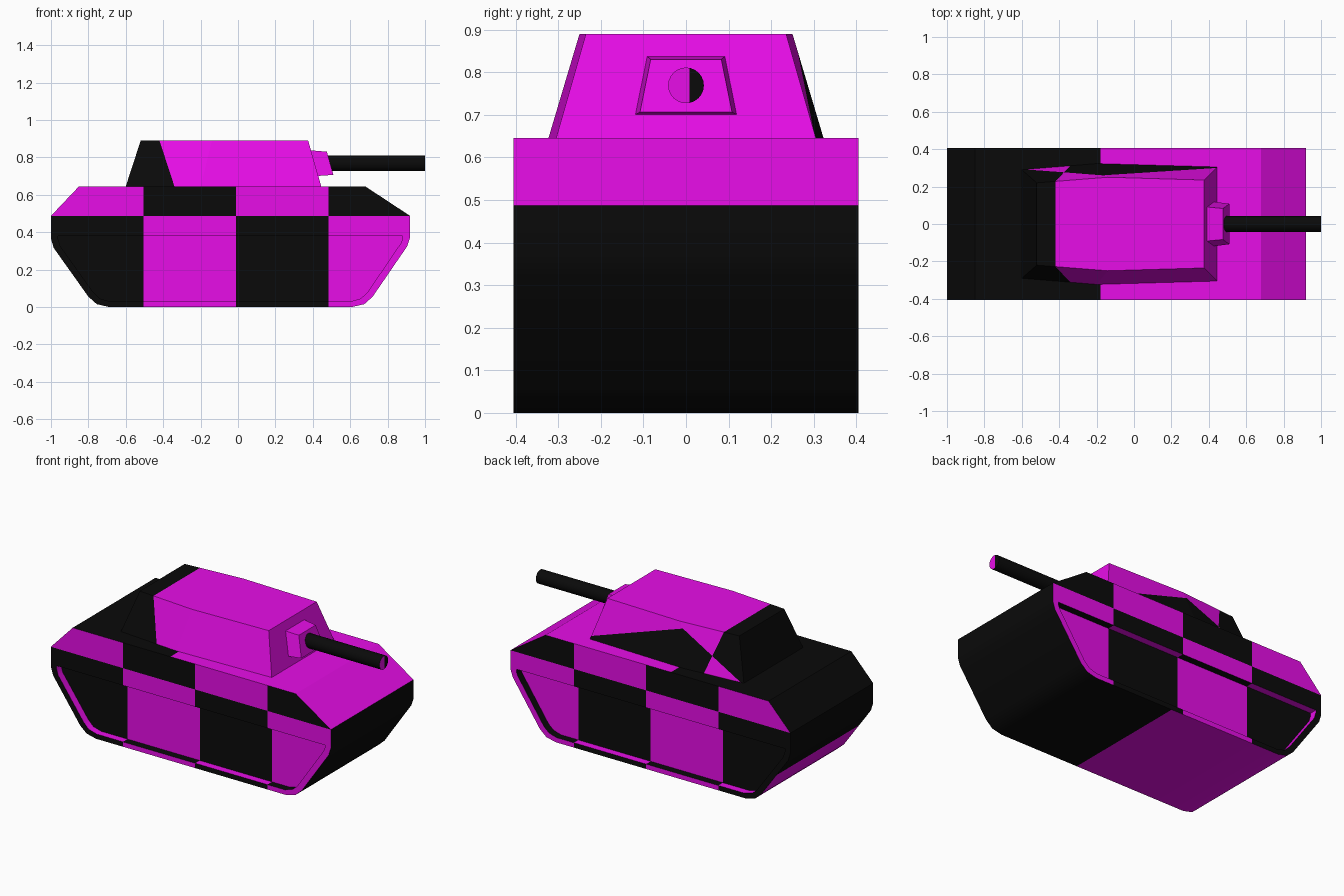
import bpy, bmesh, math
from mathutils import Vector, Matrix

if "Cube" in bpy.data.objects:
    bpy.data.objects.remove(bpy.data.objects["Cube"])


def material(name, rgb):
    m = bpy.data.materials.new(name)
    m.diffuse_color = (*rgb, 1)
    m.use_nodes = True
    m.node_tree.nodes["Principled BSDF"].inputs["Base Color"].default_value = m.diffuse_color
    return m


MATS = [material("magenta", (0.8, 0.004, 0.8)), material("black", (0.003, 0.003, 0.003))]


def cut(bm, p, n):
    """Split every face along a plane so colours can follow it."""
    bmesh.ops.bisect_plane(bm, geom=bm.verts[:] + bm.edges[:] + bm.faces[:],
                           plane_co=p, plane_no=n, dist=1e-5)


def cut_line(bm, a, b):
    """Split along the plane through an x-z line, parallel to y."""
    cut(bm, (a[0], 0, a[1]), Vector((b[1] - a[1], 0, a[0] - b[0])).normalized())


def finish(name, bm, is_black, smooth=30):
    bmesh.ops.recalc_face_normals(bm, faces=bm.faces[:])
    bm.normal_update()
    for f in bm.faces:
        f.material_index = int(is_black(f.calc_center_median(), f.normal))
    me = bpy.data.meshes.new(name)
    bm.to_mesh(me)
    bm.free()
    for m in MATS:
        me.materials.append(m)
    ob = bpy.data.objects.new(name, me)
    bpy.context.collection.objects.link(ob)
    bpy.ops.object.select_all(action='DESELECT')
    ob.select_set(True)
    bpy.context.view_layer.objects.active = ob
    if smooth:
        bpy.ops.object.shade_smooth_by_angle(angle=math.radians(smooth))
    return ob


def frustum(bm, low, high):
    """Closed solid between two rings of points."""
    a = [bm.verts.new(p) for p in low]
    b = [bm.verts.new(p) for p in high]
    bm.faces.new(a)
    bm.faces.new(b)
    n = len(a)
    for i in range(n):
        j = (i + 1) % n
        bm.faces.new((a[i], a[j], b[j], b[i]))


# Hull: side profile with a recessed track panel on each side
LOWER = [(-1, .487), (-1, .365), (-.985, .315), (-.80, .055), (-.755, .015), (-.69, 0),
         (.61, 0), (.675, .015), (.72, .055), (.905, .325), (.92, .37), (.92, .487)]
PANEL = [(-.962, .38), (-.962, .365), (-.95, .325), (-.775, .08), (-.74, .045), (-.685, .03),
         (.605, .03), (.655, .045), (.69, .075), (.87, .34), (.88, .365), (.88, .38)]
UPPER = [(.68, .645), (-.85, .645)]
HALF, FLOOR = .405, .36

bm = bmesh.new()
outlines = []
for s in (-1, 1):
    def ring(pts, y):
        return [bm.verts.new((x, s * y, z)) for x, z in pts]
    low, up = ring(LOWER, HALF), ring(UPPER, HALF)
    rim, floor = ring(PANEL, HALF), ring(PANEL, FLOOR)
    n = len(low)
    for i in range(n):
        j = (i + 1) % n
        bm.faces.new((low[i], low[j], rim[j], rim[i]))
        bm.faces.new((rim[i], rim[j], floor[j], floor[i]))
    bm.faces.new(floor)
    bm.faces.new([low[-1]] + up + [low[0]])
    outlines.append(low + up)
a, b = outlines
for i in range(len(a)):
    j = (i + 1) % len(a)
    bm.faces.new((a[i], a[j], b[j], b[i]))

COLUMNS = (-.505, -.01, .485)
for x in COLUMNS + (.07, -.18):
    cut(bm, (x, 0, 0), (1, 0, 0))
cut(bm, (0, 0, .2), (0, 0, 1))


def hull_black(c, n):
    if abs(c.y) > .3:                       # side checks, reversed on the recess edges
        parity = sum(c.x > k for k in COLUMNS) + (c.z > .487)
        check = parity % 2 == 0
        return check if abs(n.y) > .9 else not check
    if c.z > .487:                          # deck and upper slopes
        return c.x < -.18
    return c.x > .07 or c.z > .2            # belly and ends


finish("hull", bm, hull_black)


# Turret: six-sided tapered body
def mirrored(pts, z):
    return [(x, y, z) for x, y in pts] + [(x, -y, z) for x, y in reversed(pts)]


bm = bmesh.new()
frustum(bm, mirrored([(.445, .305), (-.2, .323), (-.6, .29)], .645),
        mirrored([(.375, .235), (-.14, .25), (-.52, .22)], .89))
REAR = ((-.34, .645), (-.42, .89))
RISE = ((-.58, .645), (-.16, .855))
FALL = ((-.16, .855), (.42, .67))
for line in (REAR, RISE, FALL):
    cut_line(bm, *line)


def z_on(line, x):
    (x0, z0), (x1, z1) = line
    return z0 + (z1 - z0) * (x - x0) / (x1 - x0)


def turret_black(c, n):
    behind = c.x < -.34 - .08 * (c.z - .645) / .245
    if n.y > .5:                            # far side has crossing checks
        below = c.z < z_on(RISE, c.x) and c.z < z_on(FALL, c.x)
        return below != behind
    return behind or n.x < -.7


finish("turret", bm, turret_black, 0)

# Gun mantlet: tapered block with narrower front
bm = bmesh.new()
frustum(bm, [(.42, -.12, .70), (.42, .12, .70), (.38, .092, .838), (.38, -.092, .838)],
        [(.51, -.108, .706), (.51, .108, .706), (.475, .083, .83), (.475, -.083, .83)])
finish("gun_mantlet", bm, lambda c, n: False, 0)

# Gun barrel with a two-tone muzzle
bm = bmesh.new()
bmesh.ops.create_cone(bm, cap_ends=True, segments=24, radius1=.042, radius2=.042, depth=.54,
                      matrix=Matrix.Translation((.73, 0, .769)) @ Matrix.Rotation(math.pi / 2, 4, 'Y'))
cut(bm, (0, .008, 0), (0, 1, 0))
finish("gun_barrel", bm, lambda c, n: not (n.x > .9 and c.y < .008))
